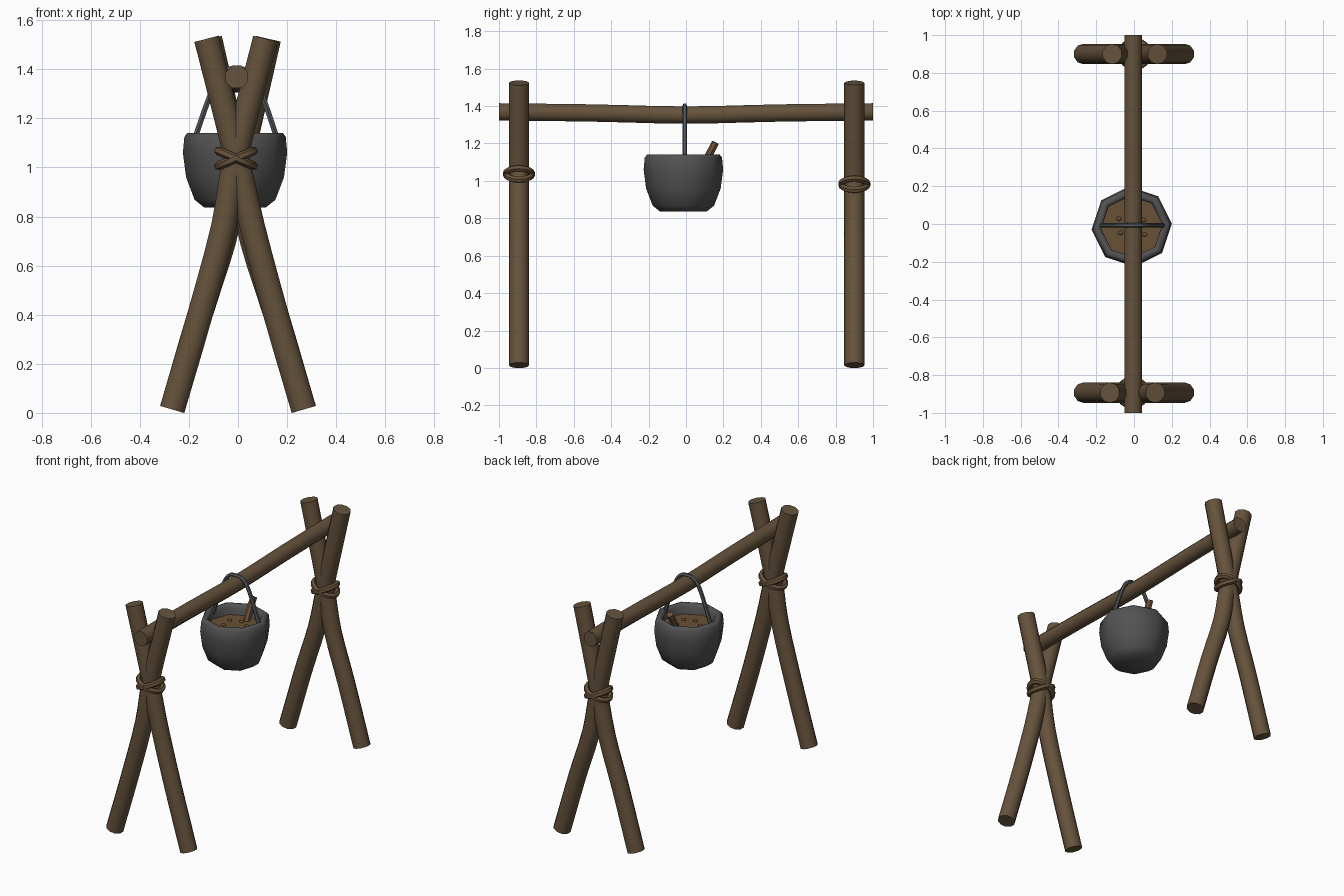
import bpy, bmesh, math, random
from mathutils import Vector, Matrix

random.seed(4)
cube = bpy.data.objects.get("Cube")
if cube:
    bpy.data.objects.remove(cube, do_unlink=True)


def material(name, rgb):
    m = bpy.data.materials.new(name)
    m.use_nodes = True
    m.diffuse_color = (*rgb, 1)
    m.node_tree.nodes["Principled BSDF"].inputs["Base Color"].default_value = (*rgb, 1)
    return m


WOOD = material("brown wood", (0.13, 0.085, 0.045))
ROPE = material("rope brown", (0.14, 0.087, 0.043))
IRON = material("dark iron", (0.085, 0.085, 0.087))
STEEL = material("handle grey", (0.09, 0.097, 0.105))
STEW = material("stew brown", (0.14, 0.082, 0.038))
SPOON = material("spoon wood", (0.17, 0.09, 0.045))


def finish(name, bm, mat, angle=50):
    bmesh.ops.recalc_face_normals(bm, faces=bm.faces)
    me = bpy.data.meshes.new(name)
    bm.to_mesh(me)
    bm.free()
    me.materials.append(mat)
    ob = bpy.data.objects.new(name, me)
    bpy.context.collection.objects.link(ob)
    bpy.ops.object.select_all(action='DESELECT')
    ob.select_set(True)
    bpy.context.view_layer.objects.active = ob
    bpy.ops.object.shade_smooth_by_angle(angle=math.radians(angle))
    return ob


def rounded(points, steps=3):
    """Smooth curve through a few points."""
    p = [Vector(q) for q in points]
    p = [2 * p[0] - p[1]] + p + [2 * p[-1] - p[-2]]
    out = []
    for a, b, c, d in zip(p, p[1:], p[2:], p[3:]):
        for i in range(steps):
            t = i / steps
            out.append(b + (c - a) * t / 2 + (2 * a - 5 * b + 4 * c - d) * t * t / 2
                       + (3 * b - a - 3 * c + d) * t ** 3 / 2)
    return out + [p[-2]]


def sweep(bm, path, radius, sides, side_axis, closed=False):
    """Tube along a path; side_axis is a direction never parallel to it."""
    n, rings = len(path), []
    for i, p in enumerate(path):
        ahead = path[(i + 1) % n] if closed else path[min(i + 1, n - 1)]
        behind = path[i - 1] if closed else path[max(i - 1, 0)]
        t = (ahead - behind).normalized()
        u = t.cross(side_axis).normalized()
        v = t.cross(u)
        ring = []
        for k in range(sides):
            a = math.tau * (k + 0.5) / sides
            ring.append(bm.verts.new(p + radius * (u * math.cos(a) + v * math.sin(a))))
        rings.append(ring)
    for i in range(n if closed else n - 1):
        r, s = rings[i], rings[(i + 1) % n]
        for k in range(sides):
            j = (k + 1) % sides
            bm.faces.new((r[k], r[j], s[j], s[k]))
    if not closed:
        bm.faces.new(rings[0])
        bm.faces.new(rings[-1])


def tube(name, points, radius, sides, mat, side_axis):
    bm = bmesh.new()
    sweep(bm, rounded(points), radius, sides, Vector(side_axis))
    return finish(name, bm, mat)


# Crossed legs and their rope lashings
for place, y, cross, shift in (("front", -0.893, 1.04, -0.008), ("back", 0.9, 0.985, 0.004)):
    for label, s in (("left", 1), ("right", -1)):
        tube(f"{place}_{label}_leg",
             [(s * 0.268, y, 0.014), (s * 0.155, y, 0.4), (s * 0.058, y, cross - 0.28),
              (shift, y, cross + 0.01), (shift - s * 0.12, y, 1.524)],
             0.054, 10, WOOD, (0, 1, 0))
    bm = bmesh.new()
    for tilt in (-1, 1):
        turn = Matrix.Rotation(math.radians(23 * tilt), 3, 'Y')
        centre = Vector((shift, y, cross - 0.003))
        ring = []
        for i in range(16):
            a = math.tau * i / 16
            ring.append(centre + turn @ Vector((0.078 * math.cos(a), 0.07 * math.sin(a), 0)))
        sweep(bm, ring, 0.018, 6, turn @ Vector((0, 0, 1)), closed=True)
    finish(f"{place}_rope", bm, ROPE)

# Sagging crossbeam
tube("crossbeam", [(-0.005, -1, 1.369), (-0.005, -0.5, 1.363), (-0.005, 0, 1.352),
                   (-0.005, 0.5, 1.363), (-0.005, 1, 1.369)], 0.05, 8, WOOD, (0, 0, 1))

# Pot: eight-sided turned shell with a thick rim and hollow inside
POT = Vector((-0.012, -0.014, 0))


def lathe(bm, profile, sides=8, turn=0.07):
    rings = []
    for r, z in profile:
        rings.append([bm.verts.new(POT + Vector((r * math.cos(math.tau * k / sides + turn),
                                                 r * math.sin(math.tau * k / sides + turn), z)))
                      for k in range(sides)])
    for r, s in zip(rings, rings[1:]):
        for k in range(sides):
            j = (k + 1) % sides
            bm.faces.new((r[k], r[j], s[j], s[k]))
    bm.faces.new(rings[0])
    bm.faces.new(rings[-1])


bm = bmesh.new()
lathe(bm, [(0.125, 0.836), (0.165, 0.868), (0.2, 0.96), (0.213, 1.06), (0.207, 1.125),
           (0.195, 1.14), (0.175, 1.14), (0.162, 1.125), (0.162, 1.03)])
finish("pot", bm, IRON, 60)

# Stew surface with floating lumps
bm = bmesh.new()
lathe(bm, [(0.163, 1.035), (0.163, 1.075)])
finish("stew", bm, STEW, 30)
bm = bmesh.new()
for i in range(6):
    a = math.tau * i / 6 + 0.5
    r = random.uniform(0.06, 0.11)
    spot = POT + Vector((r * math.cos(a), r * math.sin(a), 1.077))
    bmesh.ops.create_icosphere(bm, subdivisions=1, radius=0.016,
                               matrix=Matrix.Translation(spot) @ Matrix.Diagonal((1, 0.8, 0.6, 1)))
finish("stew_lumps", bm, STEW)

# Wire handle hooked over the beam
tube("pot_handle", [(-0.182, 0, 1.1), (-0.115, 0, 1.29), (-0.065, 0, 1.385), (-0.008, 0, 1.402),
                    (0.05, 0, 1.385), (0.1, 0, 1.29), (0.165, 0, 1.1)],
     0.0125, 6, STEEL, (0, 1, 0)).location.y = -0.007

# Spoon handle sticking out of the stew
tube("spoon", [(0.0, 0.075, 1.04), (0.0, 0.12, 1.13), (0.005, 0.158, 1.205)],
     0.021, 7, SPOON, (1, 0, 0))
